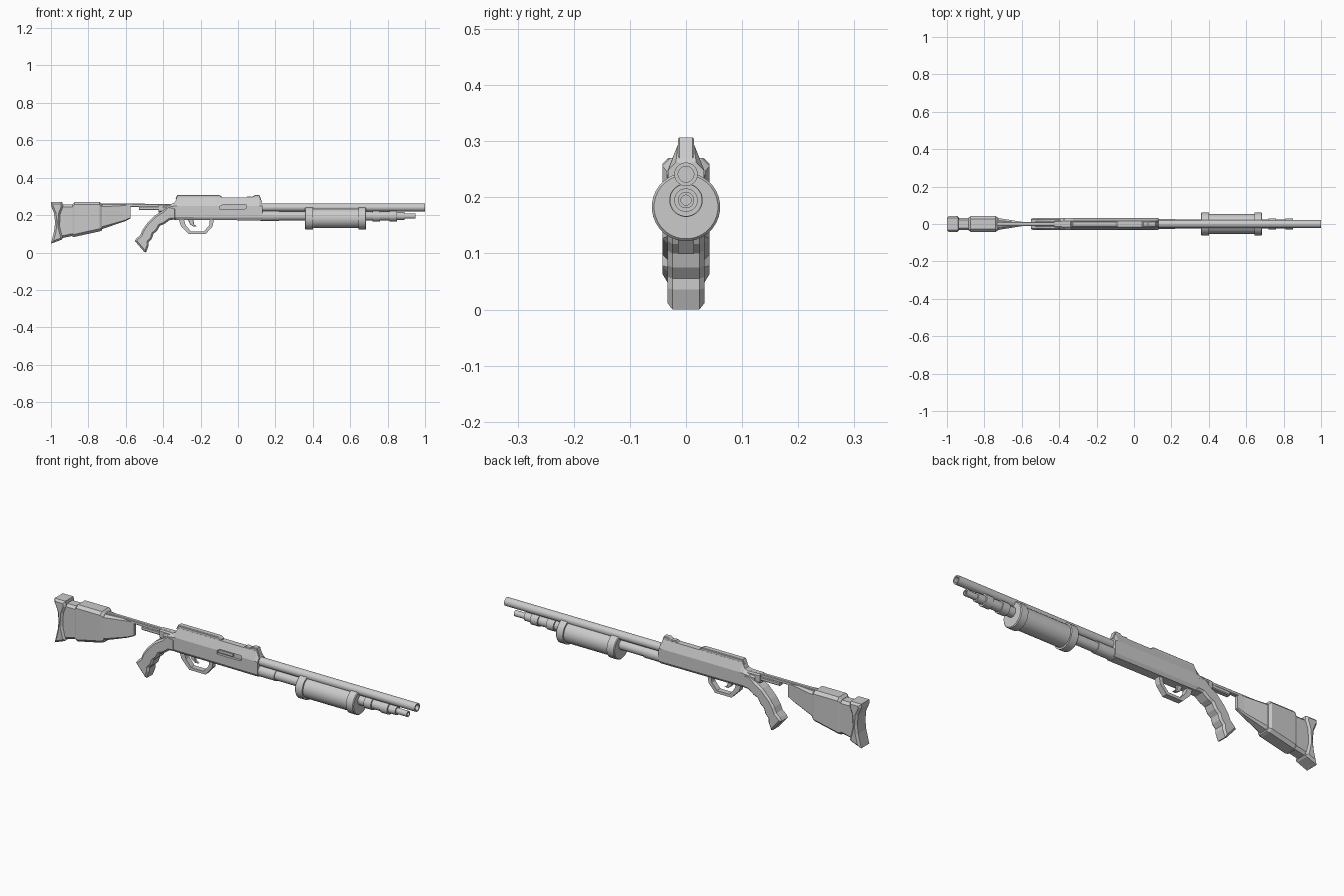
import bpy, bmesh
from math import sin, cos, pi

if "Cube" in bpy.data.objects:
    bpy.data.objects.remove(bpy.data.objects["Cube"])


def finish(name, bm, smooth=False):
    bmesh.ops.recalc_face_normals(bm, faces=bm.faces)
    mesh = bpy.data.meshes.new(name)
    bm.to_mesh(mesh)
    bm.free()
    ob = bpy.data.objects.new(name, mesh)
    bpy.context.collection.objects.link(ob)
    if smooth:
        bpy.ops.object.select_all(action='DESELECT')
        ob.select_set(True)
        bpy.context.view_layer.objects.active = ob
        bpy.ops.object.shade_smooth_by_angle(angle=pi / 6)
    return ob


def skin(name, rings, smooth=False, closed=False):
    """Bridge successive rings of points; cap the ends unless closed."""
    bm = bmesh.new()
    vs = [[bm.verts.new(p) for p in r] for r in rings]
    n = len(vs[0])
    pairs = list(zip(vs, vs[1:])) + ([(vs[-1], vs[0])] if closed else [])
    for a, b in pairs:
        for i in range(n):
            j = (i + 1) % n
            bm.faces.new((a[i], a[j], b[j], b[i]))
    if not closed:
        bm.faces.new(vs[0])
        bm.faces.new(vs[-1])
    return finish(name, bm, smooth)


def lathe(name, z, profile, sides=24):
    """Revolve (x, radius) pairs around an axis along x at height z."""
    return skin(name, [[(x, r * cos(2 * pi * (i + .5) / sides), z + r * sin(2 * pi * (i + .5) / sides))
                        for i in range(sides)] for x, r in profile], smooth=True)


def loft(name, sections):
    """Chamfered box sections: (x, z_low, z_high, half_width, chamfer)."""
    return skin(name, [[(x, y, z) for y, z in (
        (-w + c, lo), (w - c, lo), (w, lo + c), (w, hi - c),
        (w - c, hi), (-w + c, hi), (-w, hi - c), (-w, lo + c))]
        for x, lo, hi, w, c in sections])


def plate(name, outline, w, bevel=0.0):
    """Side outline of (x, z) points extruded to +-w with chamfered rims."""
    bm = bmesh.new()
    a = [bm.verts.new((x, -w, z)) for x, z in outline]
    b = [bm.verts.new((x, w, z)) for x, z in outline]
    caps = [bm.faces.new(a), bm.faces.new(b[::-1])]
    for i in range(len(a)):
        j = (i + 1) % len(a)
        bm.faces.new((a[i], b[i], b[j], a[j]))
    bmesh.ops.recalc_face_normals(bm, faces=bm.faces)
    if bevel:
        bmesh.ops.bevel(bm, geom=[e for f in caps for e in f.edges], offset=bevel,
                        segments=1, affect='EDGES', profile=.5)
    return finish(name, bm)


# Barrel with open bore
lathe("barrel", .241, [(.10, .021), (1, .021), (1, .014), (.85, .014)])

# Magazine tube with stepped front end
lathe("magazine_tube", .195, [(.12, .028), (.22, .028), (.22, .024), (.72, .024), (.72, .030),
                              (.76, .030), (.76, .024), (.81, .024), (.81, .029), (.85, .029),
                              (.85, .021), (.89, .021), (.89, .0145), (.95, .0145),
                              (.95, .009), (.94, .009)])

# Sliding forend with a collar at each end
lathe("pump_forend", .183, [(.358, .057), (.362, .061), (.40, .061), (.40, .053), (.645, .053),
                            (.645, .061), (.681, .061), (.685, .057)], 32)

# Receiver: six-sided housing with sloping shoulders and a stepped rear
def receiver_ring(x, lo, mid, hi, w, top):
    return [(x, y, z) for y, z in ((-w * .7, lo), (w * .7, lo), (w, lo + .015), (w, mid),
                                   (top, hi), (-top, hi), (-w, mid), (-w, lo + .015))]

receiver = skin("receiver", [
    receiver_ring(-.40, .195, .238, .25, .026, .016),
    receiver_ring(-.36, .177, .245, .258, .031, .016),
    receiver_ring(-.34, .175, .248, .266, .032, .015),
    receiver_ring(-.325, .174, .25, .293, .032, .015),
    receiver_ring(.115, .172, .25, .293, .032, .015),
    receiver_ring(.13, .172, .248, .262, .032, .018)])

# Ejection port cut in the near side, with the bolt behind it
cutter = plate("port_cutter", [(-.095, .23), (.03, .23), (.042, .236), (.042, .256), (-.08, .256), (-.095, .248)], .03)
cutter.location.y = -.049
cutter.hide_render = True
cutter.hide_viewport = True
cut = receiver.modifiers.new("port", 'BOOLEAN')
cut.object = cutter
cut.operation = 'DIFFERENCE'
cut.solver = 'EXACT'
bolt = plate("bolt", [(-.09, .236), (-.01, .236), (-.01, .25), (-.09, .25)], .006)
bolt.location.y = -.019

# Sight rail and front sight block on the receiver top
plate("top_rail", [(-.335, .285), (-.325, .307), (-.10, .307), (-.085, .298), (-.085, .285)], .0145, .003)
plate("sight_block", [(.035, .285), (.05, .301), (.075, .298), (.09, .307), (.115, .307), (.128, .27), (.10, .265)], .0145, .003)

# Pistol grip with finger swells and flared foot
plate("pistol_grip", [(-.552, .062), (-.542, .076), (-.522, .094), (-.51, .122), (-.487, .155), (-.445, .198),
                      (-.405, .222), (-.375, .25), (-.33, .24), (-.33, .177), (-.365, .174),
                      (-.395, .152), (-.418, .143), (-.432, .117), (-.452, .100), (-.46, .075),
                      (-.478, .055), (-.478, .036), (-.492, 0), (-.502, .004)], .033, .009)

# Trigger guard loop: a band swept between outer and inner outlines
outer = [(-.318, .18), (-.305, .142), (-.262, .099), (-.172, .099), (-.136, .14), (-.128, .18)]
inner = [(-.29, .18), (-.28, .147), (-.252, .113), (-.182, .113), (-.154, .145), (-.15, .18)]
skin("trigger_guard", [[(ox, -.014, oz), (ox, .014, oz), (ix, .014, iz), (ix, -.014, iz)]
                       for (ox, oz), (ix, iz) in zip(outer, inner)])
plate("trigger", [(-.27, .18), (-.256, .15), (-.238, .138), (-.218, .138), (-.234, .15), (-.24, .18)], .007, .002)

# Stock strut and its sleeves behind the receiver
loft("stock_strut", [(-.75, .245, .262, .010, .003), (-.34, .243, .260, .010, .003)])
loft("strut_sleeve", [(-.53, .227, .247, .013, .004), (-.40, .227, .247, .013, .004)])
loft("strut_clamp", [(-.425, .215, .260, .019, .006), (-.355, .215, .260, .022, .006)])

# Shoulder stock: tapering nose, thick collar, neck and concave butt pad
loft("stock_nose", [(-.76, .115, .258, .034, .012), (-.72, .128, .257, .031, .012),
                    (-.61, .165, .257, .013, .006), (-.575, .182, .255, .009, .004)])
loft("stock_collar", [(-.885, .083, .258, .034, .012), (-.873, .084, .270, .042, .014),
                      (-.74, .113, .270, .042, .014), (-.727, .118, .258, .034, .012)])
loft("stock_neck", [(-.965, .072, .256, .033, .012), (-.87, .092, .256, .033, .012)])
plate("butt_pad", [(-1, .27), (-.94, .27), (-.935, .245), (-.95, .205), (-.953, .14), (-.937, .075),
                   (-.945, .068), (-1, .047), (-.983, .115), (-.978, .16), (-.983, .21), (-1, .25)], .042, .010)
